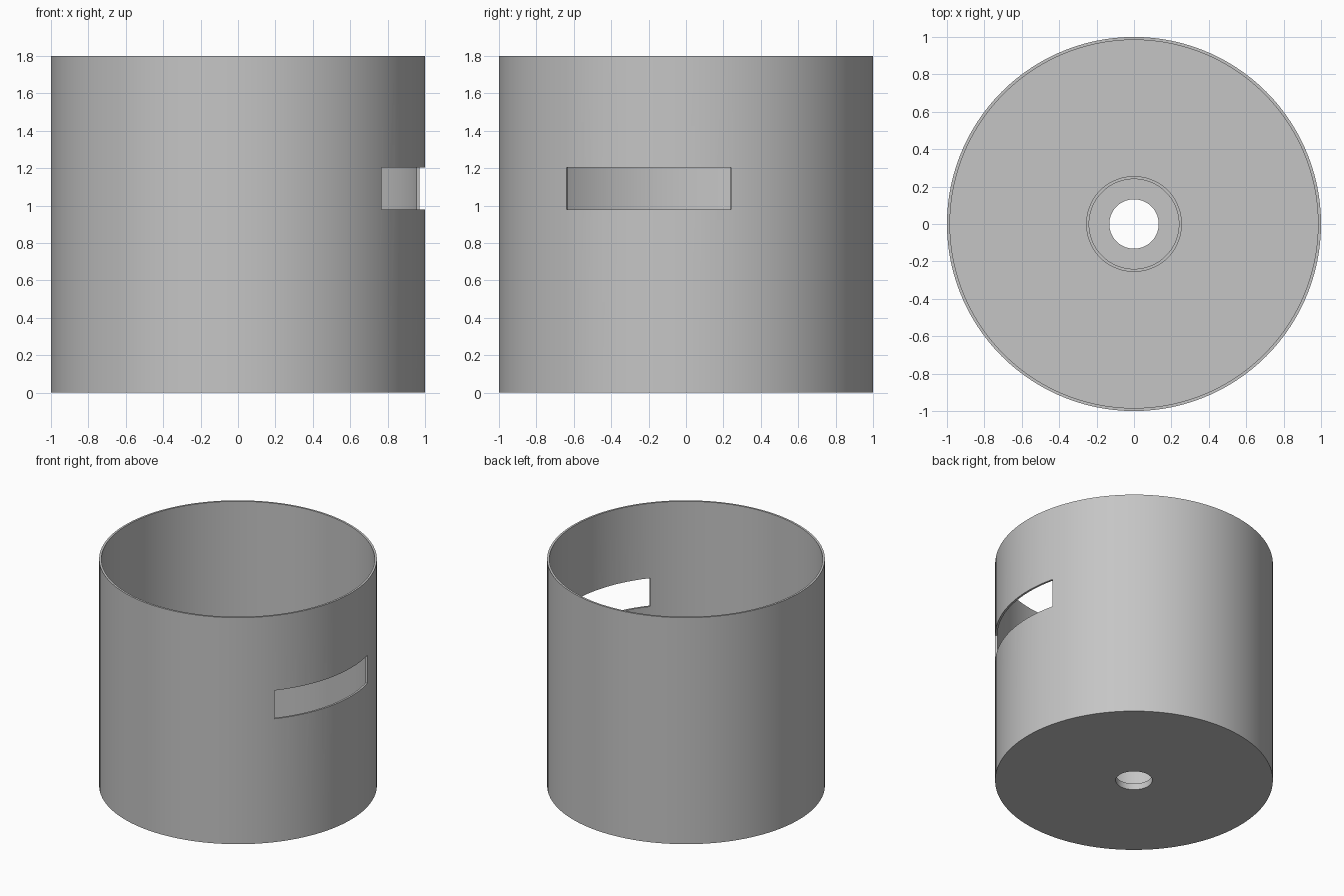
import bpy, bmesh, math

cube = bpy.data.objects.get("Cube")
if cube:
    bpy.data.objects.remove(cube, do_unlink=True)

SEGMENTS = 120
FLOOR = 0.05

grey = bpy.data.materials.new("plain grey")
grey.use_nodes = True
colour = (0.56, 0.56, 0.56, 1)
grey.diffuse_color = colour
grey.node_tree.nodes["Principled BSDF"].inputs["Base Color"].default_value = colour


def sweep(name, profile, start=0.0, end=2 * math.pi, steps=SEGMENTS):
    """Sweep a closed (radius, z) profile about the z axis; cap partial sweeps."""
    full = end - start > 2 * math.pi - 0.001
    bm = bmesh.new()
    rings = []
    for i in range(steps if full else steps + 1):
        a = start + (end - start) * i / steps
        rings.append([bm.verts.new((r * math.cos(a), r * math.sin(a), z))
                      for r, z in profile])
    pairs = list(zip(rings, rings[1:]))
    if full:
        pairs.append((rings[-1], rings[0]))
    else:
        bm.faces.new(rings[0])
        bm.faces.new(rings[-1])
    n = len(profile)
    for a, b in pairs:
        for j in range(n):
            k = (j + 1) % n
            bm.faces.new((a[j], b[j], b[k], a[k]))
    bmesh.ops.recalc_face_normals(bm, faces=bm.faces)
    mesh = bpy.data.meshes.new(name)
    bm.to_mesh(mesh)
    bm.free()
    mesh.materials.append(grey)
    obj = bpy.data.objects.new(name, mesh)
    bpy.context.collection.objects.link(obj)
    return obj


def smooth(obj):
    bpy.ops.object.select_all(action='DESELECT')
    obj.select_set(True)
    bpy.context.view_layer.objects.active = obj
    bpy.ops.object.shade_smooth_by_angle(angle=math.radians(30))


# Open cup: thin wall and a floor with a round centre hole
cup = sweep("cup", [(0.132, 0), (1, 0), (1, 1.8), (0.984, 1.8),
                    (0.984, FLOOR), (0.132, FLOOR)])

# Curved window slot through the left wall, with radial ends
cutter = sweep("slot_cutter", [(0.9, 0.98), (1.1, 0.98), (1.1, 1.205), (0.9, 1.205)],
               math.radians(-39.8), math.radians(14), 24)
cut = cup.modifiers.new("slot", 'BOOLEAN')
cut.operation = 'DIFFERENCE'
cut.solver = 'EXACT'
cut.object = cutter
bpy.context.view_layer.objects.active = cup
bpy.ops.object.modifier_apply(modifier=cut.name)
bpy.data.objects.remove(cutter, do_unlink=True)

# Thin collar standing on the floor around the hole
collar = sweep("collar", [(0.24, FLOOR), (0.256, FLOOR), (0.256, 0.25), (0.24, 0.25)])

for part in (cup, collar):
    smooth(part)
